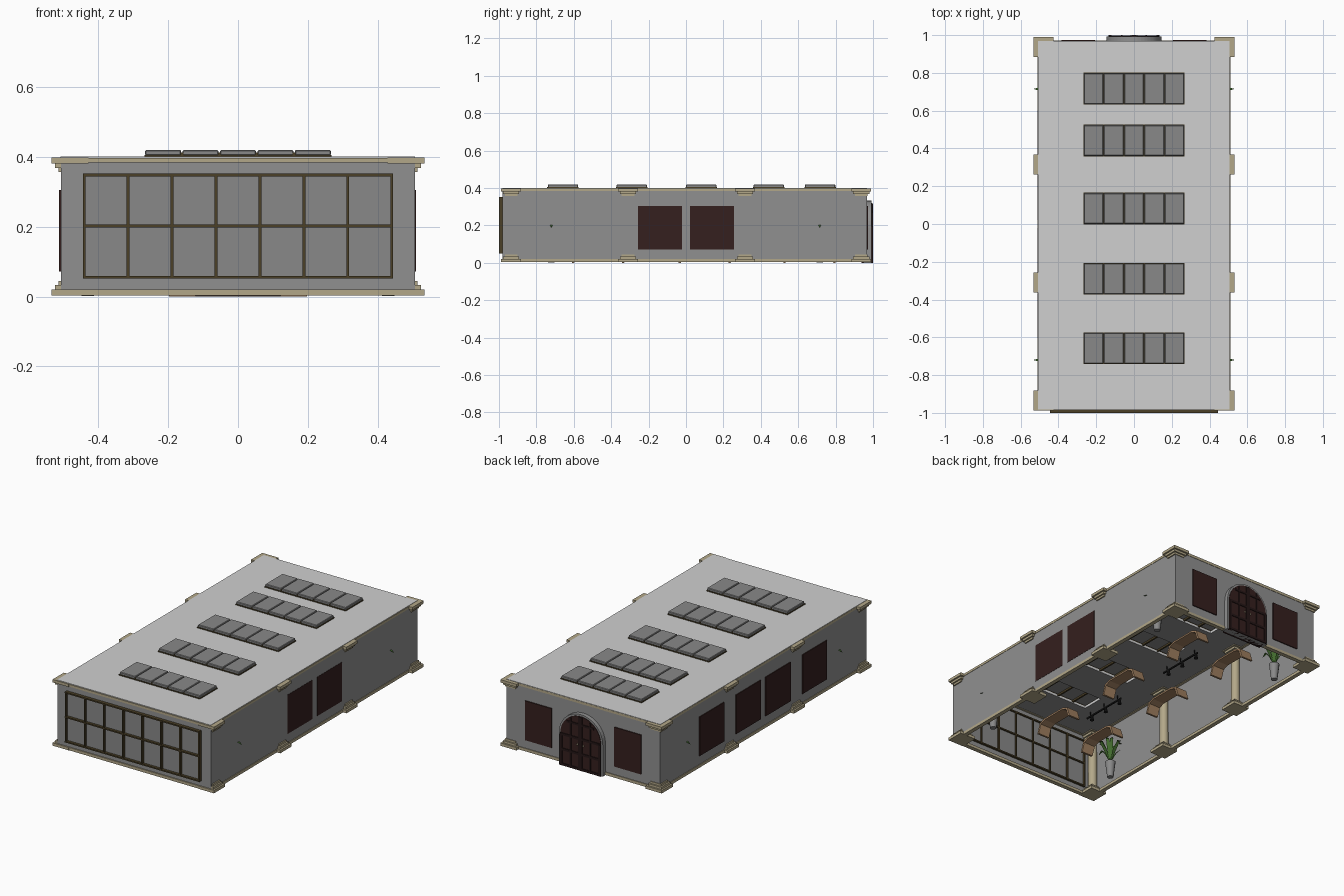
import bpy, bmesh, math
from mathutils import Matrix, Vector

cube = bpy.data.objects.get("Cube")
if cube:
    bpy.data.objects.remove(cube, do_unlink=True)


def material(name, *rgb):
    m = bpy.data.materials.new(name)
    m.use_nodes = True
    m.diffuse_color = (*rgb, 1)
    m.node_tree.nodes["Principled BSDF"].inputs["Base Color"].default_value = (*rgb, 1)
    return m


WALL = material("wall grey", .28, .28, .28)
ROOF = material("roof white", .63, .63, .63)
GLASS = material("glass grey", .25, .25, .25)
STONE = material("beige stone", .45, .39, .25)
BRONZE = material("dark bronze", .07, .05, .02)
MAROON = material("dark maroon", .035, .014, .013)
DOOR = material("door frame wood", .018, .008, .008)
BLACK = material("black metal", .01, .01, .01)
TAN = material("tan wood", .36, .22, .12)
GREEN = material("leaf green", .06, .16, .03)


def finish(name, bm, mat, smooth=False):
    bmesh.ops.recalc_face_normals(bm, faces=bm.faces)
    me = bpy.data.meshes.new(name)
    bm.to_mesh(me)
    bm.free()
    me.materials.append(mat)
    ob = bpy.data.objects.new(name, me)
    bpy.context.collection.objects.link(ob)
    if smooth:
        bpy.ops.object.select_all(action='DESELECT')
        ob.select_set(True)
        bpy.context.view_layer.objects.active = ob
        bpy.ops.object.shade_smooth_by_angle(angle=math.radians(40))
    return ob


def add_box(bm, x0, x1, y0, y1, z0, z1):
    size = Matrix.Diagonal((x1 - x0, y1 - y0, z1 - z0, 1))
    centre = Matrix.Translation(((x0 + x1) / 2, (y0 + y1) / 2, (z0 + z1) / 2))
    bmesh.ops.create_cube(bm, size=1, matrix=centre @ size)


def boxes(name, mat, *specs):
    bm = bmesh.new()
    for s in specs:
        add_box(bm, *s)
    return finish(name, bm, mat)


def add_cone(bm, x, y, z0, z1, r0, r1, sides=16):
    bmesh.ops.create_cone(bm, cap_ends=True, segments=sides, radius1=r0, radius2=r1,
                          depth=z1 - z0, matrix=Matrix.Translation((x, y, (z0 + z1) / 2)))


def ring(name, mat, x, y0, y1, depth, z0, z1):
    """Four bars around the rectangle of half width x."""
    boxes(name, mat, (-x, x, y0, y0 + depth, z0, z1), (-x, x, y1 - depth, y1, z0, z1),
          (-x, depth - x, y0 + depth, y1 - depth, z0, z1),
          (x - depth, x, y0 + depth, y1 - depth, z0, z1))


def arch(name, mat, r, spring, y0, y1):
    pts = [(-r, 0), (r, 0)] + [(r * math.cos(a), spring + r * math.sin(a))
                               for a in (math.pi * i / 24 for i in range(25))]
    bm = bmesh.new()
    face = bm.faces.new([bm.verts.new((x, y0, z)) for x, z in pts])
    out = bmesh.ops.extrude_face_region(bm, geom=[face])
    verts = [v for v in out["geom"] if isinstance(v, bmesh.types.BMVert)]
    bmesh.ops.translate(bm, vec=(0, y1 - y0, 0), verts=verts)
    return finish(name, bm, mat)


# Walls and stone trim
ring("walls", WALL, .507, -.98, .967, .012, .004, .386)
ring("skirting", STONE, .511, -.986, .971, .025, .003, .02)
ring("cornice", STONE, .509, -.986, .969, .03, .383, .397)

# Roof with five skylight openings
roof = boxes("roof", ROOF, (-.508, .506, -.981, .968, .386, .4))
skylights = [-.658, -.29, .082, .442, .717]
cutter = boxes("skylight_cutter", ROOF,
               *[(-.25, .25, y - .068, y + .068, .3, .5) for y in skylights])
cutter.hide_render = True
cut = roof.modifiers.new("openings", 'BOOLEAN')
cut.object = cutter
cut.solver = 'EXACT'
bpy.context.view_layer.objects.active = roof
bpy.ops.object.modifier_apply(modifier=cut.name)
bpy.data.objects.remove(cutter, do_unlink=True)
for p in roof.data.polygons:
    if p.normal.z < -.9:
        p.material_index = 1
roof.data.materials.append(WALL)

# Skylights: bronze kerb and five glass panes each
bm = bmesh.new()
for y in skylights:
    for i in range(5):
        x = (i - 2) * .107
        add_box(bm, x - .0515, x + .0515, y - .081, y + .081, .403, .419)
bmesh.ops.bevel(bm, geom=bm.edges[:], offset=.003, segments=1, affect='EDGES')
finish("skylight_panes", bm, GLASS)
bm = bmesh.new()
for y in skylights:
    for s in (-1, 1):
        add_box(bm, -.268, .268, y + s * .076 - .008, y + s * .076 + .008, .399, .405)
        add_box(bm, s * .26 - .008, s * .26 + .008, y - .08, y + .08, .399, .405)
    for i in range(4):
        x = (i - 1.5) * .107
        add_box(bm, x - .005, x + .005, y - .08, y + .08, .392, .412)
finish("skylight_frames", bm, BRONZE)

# Columns with stepped square bases and capitals
bm = bmesh.new()
for x in (-.48, .48):
    for y in (-.935, -.31, .315, .937):
        add_cone(bm, x, y, .03, .37, .026, .024)
        for half, z0, z1 in ((.053, .003, .02), (.043, .02, .033), (.034, .033, .045)):
            add_box(bm, x - half, x + half, y - half, y + half, z0, z1)
            add_box(bm, x - half, x + half, y - half, y + half, .401 - z1, .401 - z0)
finish("columns", bm, STONE, True)

# Front window grid, seen from both sides of the glass
bars = [(-.44 + .1257 * i - .004, -.44 + .1257 * i + .004, -.999, -.955, .055, .35)
        for i in range(8)]
bars += [(-.444, .444, -1, -.955, z - .004, z + .004) for z in (.055, .202, .348)]
boxes("window_frame", BRONZE, *bars)
boxes("window_glass", GLASS, (-.44, .44, -.984, -.964, .055, .348))

# Wall panels; the middle pair stands proud on the left wall
boxes("back_panels", MAROON, *[(x - .088, x + .088, .96, .973, .07, .305) for x in (-.295, .295)])
spans = [(-.6, -.37), (-.257, -.022), (.022, .257), (.37, .6)]
boxes("right_panels", MAROON, *[(-.512, -.5, a, b, .072, .305) for a, b in spans])
boxes("left_panels", MAROON, *[(.5, .5085, a, b, .072, .305) for a, b in spans[1:3]])

# Arched double door
arch("door_surround", WALL, .145, .187, .95, .992)
arch("door_leaves", MAROON, .134, .187, .94, .995)
rails = []
for s in (-1, 1):
    for a, b in ((0, .012), (.06, .068), (.12, .134)):
        top = .187 + math.sqrt(.134 ** 2 - b * b) * .98
        rails.append((min(s * a, s * b), max(s * a, s * b), .937, 1, .0, top))
rails += [(-.132, .132, .937, .999, z, z + .014) for z in (0, .09, .18)]
rails.append((-.09, .09, .937, .999, .265, .277))
boxes("door_rails", DOOR, *rails)
bm = bmesh.new()
for x in (-.02, .02):
    bmesh.ops.create_uvsphere(bm, u_segments=10, v_segments=6, radius=.005,
                              matrix=Matrix.Translation((x, .995, .15)))
finish("door_knobs", bm, STONE, True)

# Benches: curved seat on two flared end slabs
for row, y in enumerate((-.47, .1, .66)):
    for side, x in (("right", -.16), ("left", .16)):
        outline = [(-.14, 0), (-.12, .06), (-.08, .075), (.08, .075), (.12, .06), (.14, 0)]
        inner = [(.128, 0), (.11, .052), (.075, .065), (-.075, .065), (-.11, .052), (-.128, 0)]
        bm = bmesh.new()
        rows = [[bm.verts.new((x + s * .038, y + p, z)) for p, z in outline + inner]
                for s in (-1, 1)]
        n = len(rows[0])
        for i in range(n):
            j = (i + 1) % n
            bm.faces.new((rows[0][i], rows[0][j], rows[1][j], rows[1][i]))
        for r in rows:
            for i in range(5):
                bm.faces.new((r[i], r[i + 1], r[n - 2 - i], r[n - 1 - i]))
        finish(f"bench_{side}_{row + 1}", bm, TAN)

# Ceiling track lights
bm = bmesh.new()
for x in (-.3, .3):
    for y in (-.62, .05, .67):
        add_box(bm, x - .004, x + .004, y - .15, y + .15, .352, .36)
        for d in (-.12, 0, .12):
            add_box(bm, x - .002, x + .002, y + d - .002, y + d + .002, .355, .388)
            add_cone(bm, x, y + d + .015, .325, .352, .012, .007, 10)
finish("track_lights", bm, BLACK)

# Potted plants with arching leaves
pots, leaves = bmesh.new(), bmesh.new()
for x in (-.43, .43):
    for y in (-.72, .715):
        add_cone(pots, x, y, .002, .1, .018, .03, 12)
        for k in range(12):
            a = math.tau * k / 12
            reach = .1 if k % 3 == 0 else .065
            out = Vector((math.cos(a), math.sin(a), 0))
            across = Vector((-out.y, out.x, 0))
            base = Vector((x, y, .095))
            strip = []
            for t, rise, w in ((0, 0, .003), (.35, .07, .011), (.7, .11, .009), (1, .095, .001)):
                mid = base + out * reach * t + Vector((0, 0, rise + (.1 - reach) * t))
                strip.append([leaves.verts.new(mid + across * w * s) for s in (-1, 1)])
            for p, q in zip(strip, strip[1:]):
                leaves.faces.new((p[0], p[1], q[1], q[0]))
finish("plant_pots", pots, GLASS, True)
finish("plant_leaves", leaves, GREEN, True)
